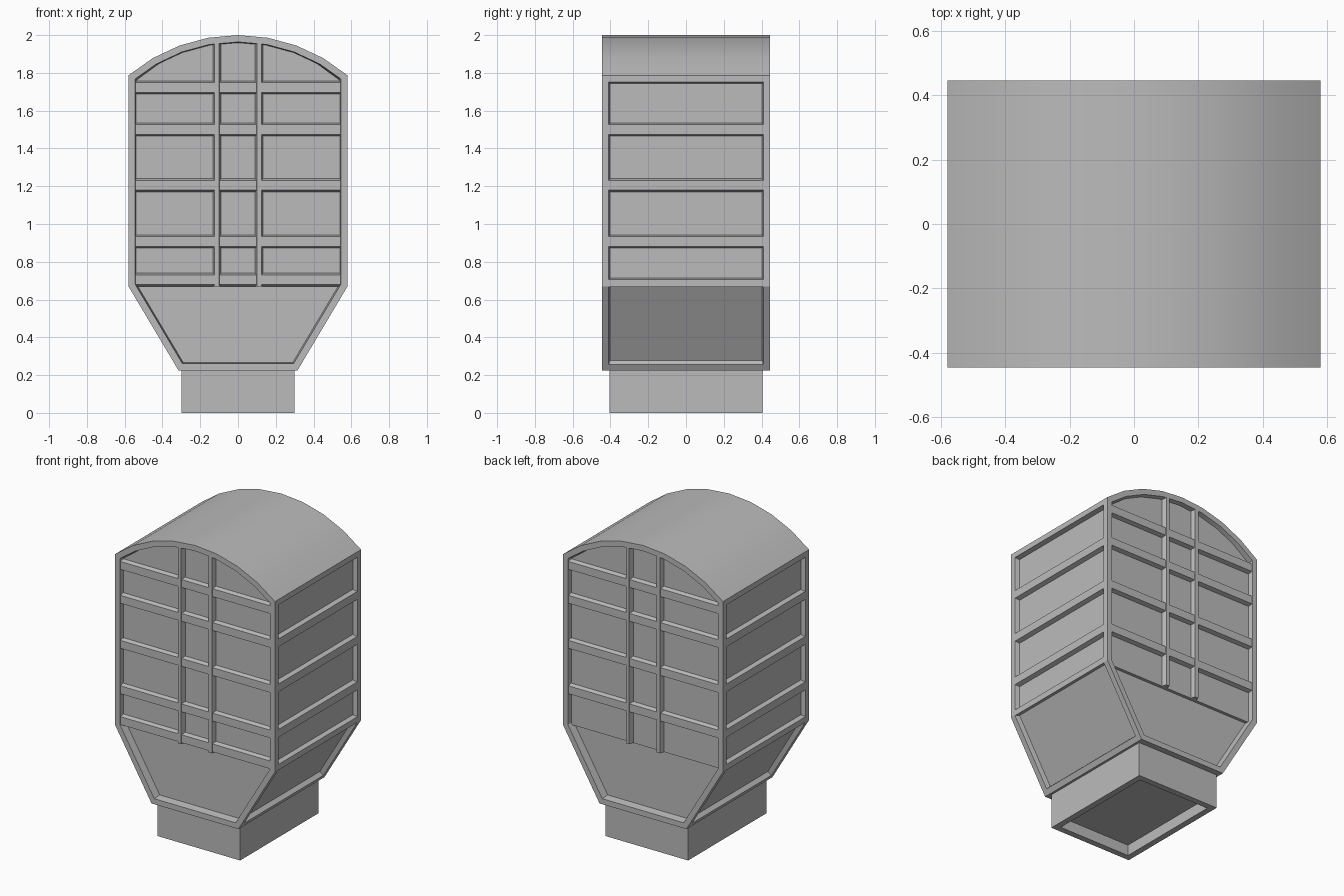
import bpy, bmesh, math
from mathutils import Matrix, Vector

if "Cube" in bpy.data.objects:
    bpy.data.objects.remove(bpy.data.objects["Cube"], do_unlink=True)

grey = bpy.data.materials.new("plain_grey")
grey.use_nodes = True
grey.diffuse_color = (0.5, 0.5, 0.5, 1)
grey.node_tree.nodes["Principled BSDF"].inputs["Base Color"].default_value = (0.5, 0.5, 0.5, 1)

HALF_W, HALF_D = 0.58, 0.446        # housing half width and half depth
FOOT_W = 0.315                      # hopper half width at its bottom
Z_FOOT, Z_WAIST, Z_EAVE, Z_TOP = 0.225, 0.67, 1.787, 2.0
BORDER, CHAMFER = 0.036, 0.007
END_RECESS, SIDE_RECESS, PANEL_RECESS = 0.05, 0.03, 0.03


def finish(bm, name, matrix=Matrix()):
    """Turn a bmesh into a named, shaded object."""
    bmesh.ops.recalc_face_normals(bm, faces=bm.faces)
    bm.transform(matrix)
    mesh = bpy.data.meshes.new(name)
    bm.to_mesh(mesh)
    bm.free()
    mesh.materials.append(grey)
    obj = bpy.data.objects.new(name, mesh)
    bpy.context.collection.objects.link(obj)
    bpy.ops.object.select_all(action='DESELECT')
    obj.select_set(True)
    bpy.context.view_layer.objects.active = obj
    bpy.ops.object.shade_smooth_by_angle(angle=math.radians(25))
    return obj


def prism(outline, half_depth):
    """Extrude an xz outline along y, centred on y = 0."""
    bm = bmesh.new()
    face = bm.faces.new([bm.verts.new((x, -half_depth, z)) for x, z in outline])
    new = bmesh.ops.extrude_face_region(bm, geom=[face])["geom"]
    bmesh.ops.translate(bm, vec=(0, 2 * half_depth, 0),
                        verts=[v for v in new if isinstance(v, bmesh.types.BMVert)])
    bmesh.ops.recalc_face_normals(bm, faces=bm.faces)
    return bm


def arch(half_w, z_eave, z_top, steps=8):
    """Points of a circular arch from +x to -x."""
    rise = z_top - z_eave
    r = (half_w ** 2 + rise ** 2) / (2 * rise)
    a = math.asin(half_w / r)
    return [(r * math.sin(a - 2 * a * i / steps),
             z_top - r + r * math.cos(a - 2 * a * i / steps)) for i in range(steps + 1)]


def inset(bm, face, thickness, depth=0.0):
    bmesh.ops.inset_individual(bm, faces=[face], thickness=thickness, depth=depth,
                               use_even_offset=True)


# Housing: arched prism whose faces are sunk inside a raised frame
bm = prism([(-FOOT_W, Z_FOOT), (FOOT_W, Z_FOOT), (HALF_W, Z_WAIST)]
           + arch(HALF_W, Z_EAVE, Z_TOP) + [(-HALF_W, Z_WAIST)], HALF_D)
ends = [f for f in bm.faces if abs(f.normal.y) > 0.9]
sides = [f for f in bm.faces if abs(f.normal.x) > 0.95]
slopes = [f for f in bm.faces if abs(f.normal.x) > 0.5 and f.normal.z < -0.2]
for f in ends + sides + slopes:
    inset(bm, f, BORDER)
    if f in slopes:                 # hopper panels run up to the waist
        for v in f.verts:
            if v.co.z > 0.5:
                v.co.z = Z_WAIST - 0.003
                t = (v.co.z - Z_FOOT) / (Z_WAIST - Z_FOOT)
                v.co.x = math.copysign(FOOT_W + t * (HALF_W - FOOT_W), v.co.x)
    inset(bm, f, CHAMFER, -END_RECESS if f in ends else -SIDE_RECESS)
finish(bm, "housing")

# Upper wall panels, standing proud of the hopper panels at both ends
panel_y = HALF_D - PANEL_RECESS
w = HALF_W - BORDER
finish(prism([(-w, Z_WAIST), (w, Z_WAIST)] + arch(w, Z_EAVE - 0.03, Z_TOP - BORDER), panel_y),
       "end_wall_panels")

# Plinth, hollowed from below
bm = prism([(-0.3, 0), (0.3, 0), (0.3, Z_FOOT + 0.01), (-0.3, Z_FOOT + 0.01)], 0.406)
bottom = min(bm.faces, key=lambda f: f.calc_center_median().z)
inset(bm, bottom, 0.04)
inset(bm, bottom, 0.0005, -0.07)
finish(bm, "plinth")


def bar(name, length, base, face, height, center, along, outward):
    """Trapezoid rib lying on a wall."""
    x, z = Vector(along), Vector(outward)
    y = z.cross(x)
    m = Matrix((x, y, z)).transposed().to_4x4()
    m.translation = center
    b = bmesh.new()
    section = [(-base / 2, -0.004), (base / 2, -0.004), (face / 2, height), (-face / 2, height)]
    loops = [[b.verts.new((s * length / 2, u, h)) for u, h in section] for s in (-1, 1)]
    for loop in loops:
        b.faces.new(loop)
    for i in range(4):
        j = (i + 1) % 4
        b.faces.new((loops[0][i], loops[0][j], loops[1][j], loops[1][i]))
    finish(b, name, m)


# Ribs and posts on the front and back; the front has one extra rib at the waist
rib_heights = [1.722, 1.5, 1.205, 0.907]
for label, s in (("front", -1), ("back", 1)):
    heights = rib_heights + ([0.705] if s < 0 else [])
    for i, z in enumerate(heights):
        bar(f"{label}_rib_{i + 1}", 2 * w, 0.072, 0.052, 0.026,
            (0, s * panel_y, z), (1, 0, 0), (0, s, 0))
    for post, x in (("right", -0.112), ("left", 0.112)):
        bar(f"{label}_post_{post}", 1.295, 0.044, 0.024, 0.03,
            (x, s * panel_y, Z_WAIST + 1.295 / 2), (0, 0, 1), (0, s, 0))

# Ribs on both sides
for label, s in (("right", -1), ("left", 1)):
    for i, z in enumerate(rib_heights[1:]):
        bar(f"{label}_side_rib_{i + 1}", 2 * (HALF_D - BORDER) + 0.01, 0.072, 0.052, 0.028,
            (s * (HALF_W - SIDE_RECESS), 0, z), (0, 1, 0), (s, 0, 0))
